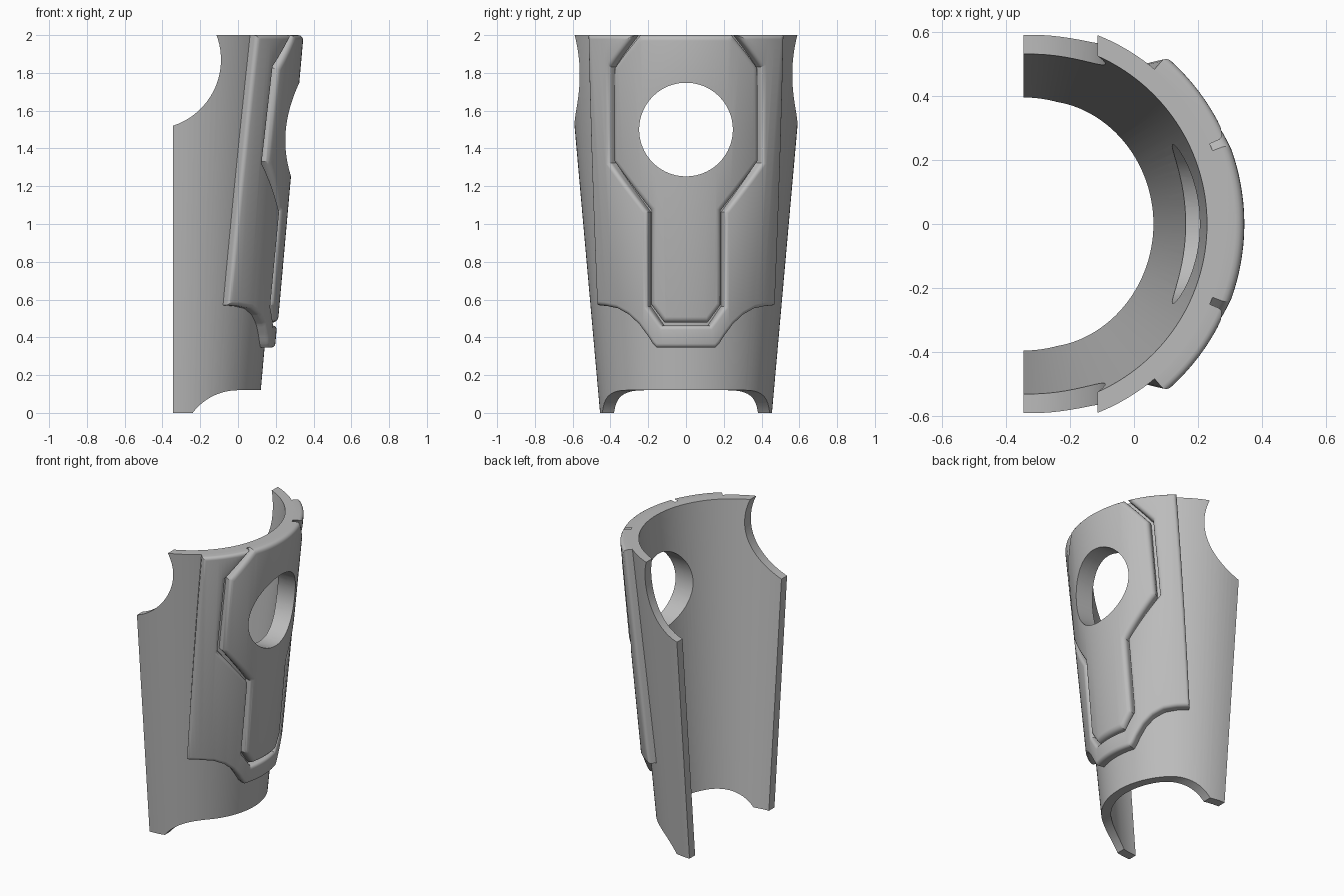
import bpy, bmesh, math

if "Cube" in bpy.data.objects:
    bpy.data.objects.remove(bpy.data.objects["Cube"])

AXIS_X = -0.345          # cone axis position
U = 0.6                  # scale from angle to flat width

def radius(z):           # outer radius of the tapered shell
    return 0.455 + 0.089 * z

grey = bpy.data.materials.new("plain grey")
grey.diffuse_color = (0.5, 0.5, 0.5, 1)
grey.use_nodes = True
grey.node_tree.nodes["Principled BSDF"].inputs["Base Color"].default_value = grey.diffuse_color

def make_object(name, bm):
    bmesh.ops.recalc_face_normals(bm, faces=bm.faces[:])
    me = bpy.data.meshes.new(name)
    bm.to_mesh(me)
    bm.free()
    me.materials.append(grey)
    ob = bpy.data.objects.new(name, me)
    bpy.context.collection.objects.link(ob)
    return ob

def prism(name, pts, to3d, lo, hi):
    bm = bmesh.new()
    a = [bm.verts.new(to3d(p, lo)) for p in pts]
    b = [bm.verts.new(to3d(p, hi)) for p in pts]
    n = len(pts)
    bm.faces.new(a)
    bm.faces.new(b[::-1])
    for i in range(n):
        j = (i + 1) % n
        bm.faces.new((a[i], b[i], b[j], a[j]))
    ob = make_object(name, bm)
    ob.hide_render = True
    return ob

def circle(cx, cz, r, n=72):
    return [(cx + r * math.cos(2 * math.pi * (i + 0.5) / n),
             cz + r * math.sin(2 * math.pi * (i + 0.5) / n)) for i in range(n)]

def cut(ob, cutters):
    for c in cutters:
        m = ob.modifiers.new("cut", 'BOOLEAN')
        m.operation, m.solver, m.object = 'DIFFERENCE', 'EXACT', c
    bpy.context.view_layer.update()
    dg = bpy.context.evaluated_depsgraph_get()
    me = bpy.data.meshes.new_from_object(ob.evaluated_get(dg))
    ob.modifiers.clear()
    ob.data = me

def plate(name, outline, h, bevel):
    """Flat outline (y, z), thickened, rounded, sliced and wrapped on the cone."""
    bm = bmesh.new()
    base, top = [], []
    for y, z in outline:
        u = U * math.asin(y / (radius(z) + h))
        base.append(bm.verts.new((-0.01, u, z)))
        top.append(bm.verts.new((h, u, z)))
    n = len(outline)
    bm.faces.new(base)
    bm.faces.new(top[::-1])
    for i in range(n):
        j = (i + 1) % n
        bm.faces.new((base[i], top[i], top[j], base[j]))
    bmesh.ops.recalc_face_normals(bm, faces=bm.faces[:])
    rim = [e for e in bm.edges if all(v.co.x > h - 1e-5 for v in e.verts)]
    bmesh.ops.bevel(bm, geom=rim, offset=bevel, segments=4, profile=0.5,
                    affect='EDGES', clamp_overlap=True)
    for i in range(-32, 33):
        bmesh.ops.bisect_plane(bm, geom=bm.verts[:] + bm.edges[:] + bm.faces[:],
                               dist=1e-5, plane_co=(0, U * i * math.pi / 96, 0),
                               plane_no=(0, 1, 0))
    for v in bm.verts:
        w, u, z = v.co
        r, t = radius(z) + w, u / U
        v.co = (AXIS_X + r * math.cos(t), r * math.sin(t), z)
    return make_object(name, bm)

def mirrored(half):
    return half + [(-y, z) for y, z in reversed(half)]

# cutters: round window, shoulder scoops, bottom arch
window = prism("window_cutter", circle(0, 1.5, 0.248),
               lambda p, d: (d, p[0], p[1]), -0.2, 0.8)
scoop = prism("scoop_cutter", circle(-0.458, 1.87, 0.368),
              lambda p, d: (p[0], d, p[1]), -1, 1)
arch_pts = [(x, -0.18 + math.sqrt(max(0, 0.09 - x * x)))
            for x in [-0.29 + 0.29 * i / 20 for i in range(21)]]
arch = prism("arch_cutter", arch_pts + [(0.6, 0.12), (0.6, -0.3), (-0.29, -0.3)],
             lambda p, d: (p[0], d, p[1]), -1, 1)

# tapered half shell
bm = bmesh.new()
rings = []
N = 64
for i in range(N + 1):
    t = -math.pi / 2 + math.pi * i / N
    rings.append([bm.verts.new((AXIS_X + (radius(z) - d) * math.cos(t),
                                (radius(z) - d) * math.sin(t), z))
                  for d, z in ((0, 0), (0, 2), (0.06, 2), (0.06, 0))])
for a, b in zip(rings, rings[1:]):
    for k in range(4):
        m = (k + 1) % 4
        bm.faces.new((a[k], b[k], b[m], a[m]))
bm.faces.new(rings[0])
bm.faces.new(rings[-1][::-1])
shell = make_object("shell", bm)
cut(shell, [scoop, arch, window])

# raised centre panel with the round window
panel = plate("centre_panel", mirrored(
    [(0.12, 0.478), (0.19, 0.57), (0.19, 1.07), (0.39, 1.33),
     (0.39, 1.825), (0.25, 2.0)]), 0.059, 0.03)
cut(panel, [window])

# surrounding frame plate, open at the top
outer = [(0.16, 0.345), (0.18, 0.365), (0.21, 0.41), (0.255, 0.47), (0.31, 0.52),
         (0.37, 0.553), (0.43, 0.565), (0.477, 0.57), (0.525, 2.0)]
inner = [(0.272, 2.0), (0.406, 1.832), (0.406, 1.324), (0.205, 1.064),
         (0.205, 0.564), (0.128, 0.462)]
frame = plate("frame_plate", mirrored(outer + inner), 0.055, 0.022)

# smooth shading with sharp edges kept, cutters removed
for c in (window, scoop, arch):
    bpy.data.objects.remove(c)
bpy.ops.object.select_all(action='DESELECT')
for ob in (shell, panel, frame):
    ob.select_set(True)
    bpy.context.view_layer.objects.active = ob
bpy.ops.object.shade_smooth_by_angle(angle=math.radians(30))
